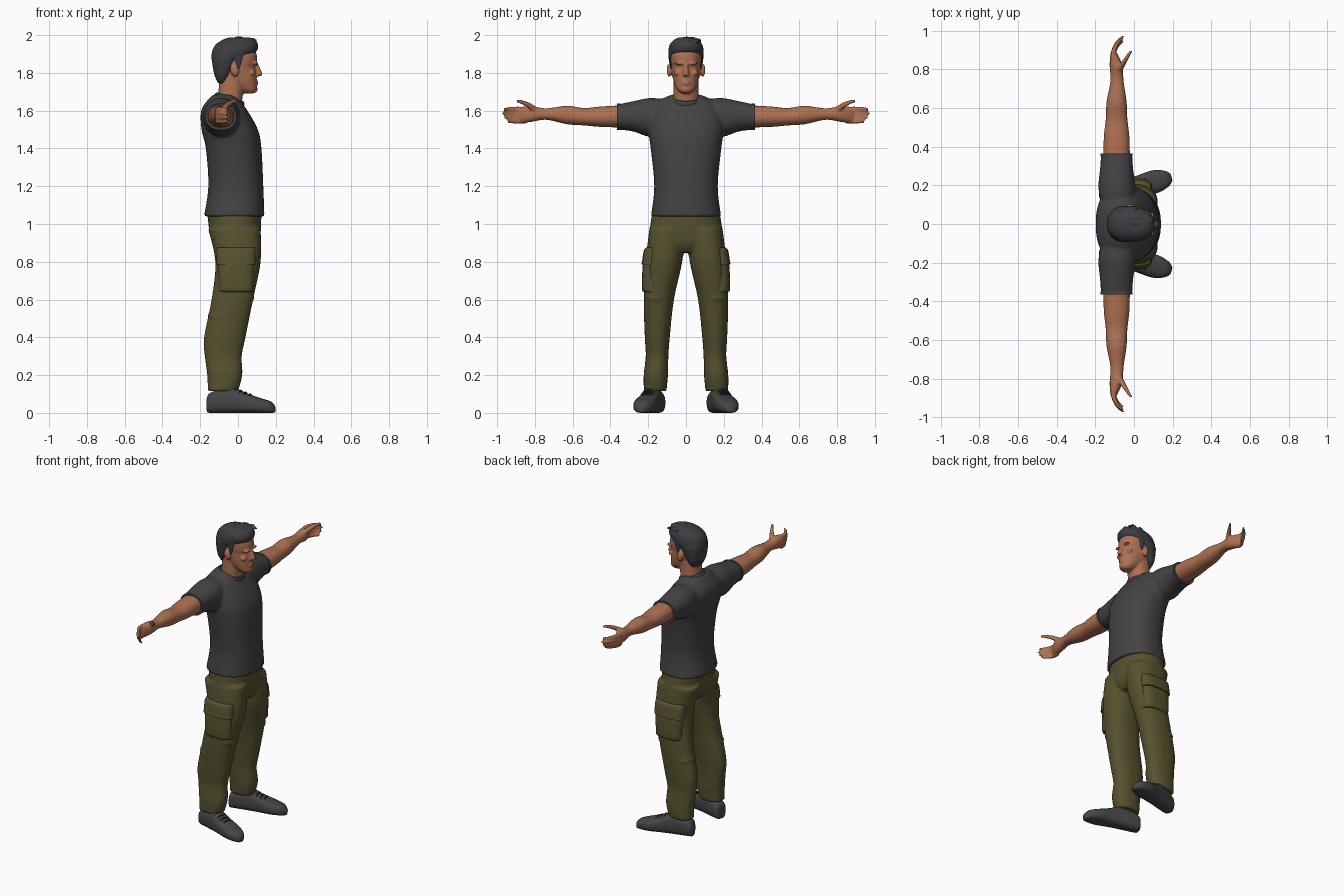
import bpy, bmesh, math, random
from mathutils import Matrix, Vector

random.seed(4)
old = bpy.data.objects.get("Cube")
if old:
    bpy.data.objects.remove(old)


def material(name, red, green, blue):
    colour = (red, green, blue, 1)
    mat = bpy.data.materials.new(name)
    mat.use_nodes = True
    mat.diffuse_color = colour
    shader = mat.node_tree.nodes["Principled BSDF"]
    shader.inputs["Base Color"].default_value = colour
    shader.inputs["Roughness"].default_value = 0.8
    return mat


skin = material("tan skin", .42, .165, .085)
cotton = material("charcoal cotton", .056, .056, .058)
canvas = material("olive canvas", .095, .083, .028)
black_hair = material("black hair", .045, .047, .052)
shoe_grey = material("dark grey shoe", .06, .06, .063)
lace_black = material("black lace", .02, .02, .02)


def spline(rows, steps=4):
    """Catmull-Rom interpolation between cross-section rows."""
    smooth = []
    for i in range(len(rows) - 1):
        before, start = rows[max(i - 1, 0)], rows[i]
        end, after = rows[i + 1], rows[min(i + 2, len(rows) - 1)]
        for k in range(steps):
            t = k / steps
            smooth.append([q + t / 2 * (r - p + t * (2 * p - 5 * q + 4 * r - s + t * (3 * (q - r) + s - p)))
                           for p, q, r, s in zip(before, start, end, after)])
    return smooth + [rows[-1]]


def loft(bm, axis, rows, power=2.2, both=False, place=Matrix(), sides=32):
    """Rows hold a position on the axis, then centre and half size on the other two axes."""
    for mirror in ((1, -1) if both else (1,)):
        rings = []
        for along, centre_a, centre_b, half_a, half_b in spline(rows):
            ring = []
            for k in range(sides):
                c, s = math.cos(math.tau * k / sides), math.sin(math.tau * k / sides)
                a = centre_a + half_a * math.copysign(abs(c) ** (2 / power), c)
                b = centre_b + half_b * math.copysign(abs(s) ** (2 / power), s)
                point = place @ Vector({"X": (along, a, b), "Y": (a, along, b), "Z": (a, b, along)}[axis])
                point.y *= mirror
                ring.append(bm.verts.new(point))
            rings.append(ring)
        for lower, upper in zip(rings, rings[1:]):
            for k in range(sides):
                bm.faces.new((lower[k - 1], lower[k], upper[k], upper[k - 1]))
        bm.faces.new(rings[0])
        bm.faces.new(rings[-1])


def central(bm, profile, power=2.2, place=Matrix()):
    """Upright form on the centre line: height, back, front, half width."""
    rows = [(z, (back + front) / 2, 0, (front - back) / 2, half) for z, back, front, half in profile]
    loft(bm, "Z", rows, power, place=place, sides=48)


def ball(bm, centre, radii, both=False, lean=0):
    for mirror in ((1, -1) if both else (1,)):
        spot = Matrix.Translation((centre[0], centre[1] * mirror, centre[2]))
        shape = spot @ Matrix.Rotation(lean, 4, "Y") @ Matrix.Diagonal((*radii, 1))
        bmesh.ops.create_uvsphere(bm, u_segments=20, v_segments=12, radius=1, matrix=shape)


def finish(bm, name, mat, voxel=0, relax=3):
    """Make the object; a voxel size fuses its overlapping parts into one surface."""
    bmesh.ops.recalc_face_normals(bm, faces=bm.faces)
    mesh = bpy.data.meshes.new(name)
    bm.to_mesh(mesh)
    bm.free()
    mesh.materials.append(mat)
    part = bpy.data.objects.new(name, mesh)
    bpy.context.collection.objects.link(part)
    if voxel:
        fuse = part.modifiers.new("fuse", "REMESH")
        fuse.mode = "VOXEL"
        fuse.voxel_size = voxel
        fuse.use_smooth_shade = True
        soften = part.modifiers.new("soften", "SMOOTH")
        soften.factor = 0.5
        soften.iterations = relax
    else:
        bpy.ops.object.select_all(action="DESELECT")
        part.select_set(True)
        bpy.context.view_layer.objects.active = part
        bpy.ops.object.shade_smooth_by_angle(angle=math.radians(40))


# Shirt: trunk and short sleeves
bm = bmesh.new()
central(bm, [(1.04, -.18, .14, .186), (1.2, -.157, .134, .168), (1.4, -.17, .124, .187), (1.5, -.193, .105, .2),
             (1.6, -.195, .05, .192), (1.66, -.157, .005, .13), (1.685, -.13, -.02, .075)], 2.3)
loft(bm, "Y", [(.1, -.085, 1.58, .085, .08), (.19, -.088, 1.565, .096, .102),
               (.28, -.09, 1.57, .086, .08), (.365, -.09, 1.566, .08, .066)], both=True)
finish(bm, "shirt", cotton, .009, 4)

# Ribbed collar and sleeve hems
bm = bmesh.new()
tilt = Matrix.Translation((-.045, 0, 1.66)) @ Matrix.Rotation(math.radians(19), 4, "Y")
central(bm, [(z, -r, r, r) for z, r in ((-.012, .085), (.004, .082), (.014, .075))], 2, tilt)
loft(bm, "Y", [(y, -.09, 1.567, .083, .07) for y in (.348, .364)], both=True)
finish(bm, "collar_and_sleeve_hems", cotton)

# Trousers: pelvis, legs and soft folds
bm = bmesh.new()
central(bm, [(.85, -.1, .085, .05), (.89, -.13, .11, .14), (.95, -.15, .12, .19), (1.08, -.165, .125, .175)])
loft(bm, "Z", [(.115, -.08, .163, .08, .06), (.2, -.07, .16, .093, .064), (.3, -.078, .153, .098, .06),
               (.4, -.07, .152, .11, .066), (.6, -.03, .144, .11, .08), (.8, 0, .117, .12, .097),
               (.98, -.02, .098, .14, .095)], 2.3, True)
for x, z, size in ((.02, .62, .07), (-.09, .5, .075), (-.06, .27, .07), (-.08, .2, .07)):
    ball(bm, (x, .155, z), (size, size * .9, .018), True, .25)
finish(bm, "trousers", canvas, .009, 4)

# Cargo pockets with flaps on the outer thighs
bm = bmesh.new()
for profile in (((.64, .09, .222), (.66, .093, .234), (.78, .097, .229), (.8, .09, .22)),
                ((.785, .104, .236), (.8, .105, .233), (.86, .103, .223), (.875, .1, .21))):
    loft(bm, "Z", [(z, -.01, (.12 + outer) / 2, half, (outer - .12) / 2) for z, half, outer in profile], 3, True)
finish(bm, "cargo_pockets", canvas)

# Shoes, toes turned outward: length, half width, height
foot = Matrix.Translation((-.13, .155, 0)) @ Matrix.Rotation(math.radians(15), 4, "Z")
bm = bmesh.new()
last = [(-.032, .03, .08), (-.01, .045, .11), (.1, .052, .135), (.17, .055, .108),
        (.25, .06, .08), (.31, .042, .062), (.336, .018, .038)]
loft(bm, "X", [(u, 0, high / 2, wide, high / 2) for u, wide, high in last], 2.7, True, foot)
finish(bm, "shoes", shoe_grey, .006)

# Laces arching across the instep
bm = bmesh.new()
for i in range(4):
    arch = [(.018 * k, .125 + .025 * i, .128 - .01 * i - .003 * k * k, .005, .005) for k in range(-2, 3)]
    loft(bm, "Y", arch, both=True, place=foot, sides=8)
finish(bm, "laces", lace_black)

# Arms and hands, palms forward
bm = bmesh.new()
loft(bm, "Y", [(.3, -.09, 1.57, .07, .06), (.45, -.09, 1.568, .066, .054), (.54, -.09, 1.568, .056, .046),
               (.63, -.09, 1.577, .052, .049), (.74, -.088, 1.582, .034, .03), (.82, -.093, 1.582, .033, .042),
               (.885, -.105, 1.576, .017, .042)], both=True)
stages = (0, .4, .75, .93, 1)
for i, tip in enumerate((.965, .972, .964, .945)):
    # each finger curls forward toward its tip
    finger = []
    for t in stages:
        r = .0125 - .005 * t ** 4
        finger.append((.85 + (tip - .85) * t, -.108 + .053 * t ** 3, 1.609 - .022 * i, r, r))
    loft(bm, "Y", finger, both=True, sides=16)
thumb = []
for t in stages:
    r = .021 - .013 * t
    thumb.append((.785 + .11 * t, -.085 + .07 * t, 1.595 + .055 * math.sin(t * 1.5), r, r))
loft(bm, "Y", thumb, both=True, sides=16)
finish(bm, "arms_and_hands", skin, .006, 2)

# Head: neck, skull, nose and face
bm = bmesh.new()
central(bm, [(1.6, -.125, .015, .075), (1.68, -.105, .025, .067), (1.78, -.1, .04, .066)])
central(bm, [(1.692, .03, .085, .028), (1.71, 0, .1, .046), (1.74, -.045, .098, .06), (1.78, -.09, .099, .07),
             (1.832, -.115, .092, .077), (1.855, -.12, .101, .08), (1.9, -.12, .098, .082), (1.95, -.1, .08, .07)])
central(bm, [(1.782, .08, .112, .014), (1.793, .08, .129, .016), (1.85, .08, .106, .009)])
for brow_or_cheek in (((.093, .034, 1.85), (.013, .028, .008)), ((.074, .045, 1.8), (.018, .02, .016))):
    ball(bm, *brow_or_cheek, both=True)
for lip in (1.753, 1.741):
    ball(bm, (.096, 0, lip), (.011, .023, .006))
chin, ear = (.088, 0, 1.712), (-.018, .088, 1.815)
ball(bm, chin, (.016, .024, .017))
ball(bm, ear, (.022, .014, .036), True, -.2)
finish(bm, "head", skin, .0055, 2)

# Hair: short cap, sideburns and swept locks on top
bm = bmesh.new()
central(bm, [(1.745, -.105, -.06, .05), (1.79, -.125, -.035, .077), (1.87, -.139, .02, .091),
             (1.9, -.139, .08, .093), (1.92, -.135, .102, .093), (1.95, -.118, .106, .086),
             (1.975, -.082, .09, .064), (1.988, -.045, .06, .035)])
loft(bm, "Z", [(1.82, 0, .078, .008, .005), (1.9, .005, .082, .025, .008)], both=True)
for i in range(26):
    x, y = random.uniform(-.06, .05), random.uniform(-.07, .07)
    length, drift = random.uniform(.04, .06), random.uniform(-.012, .025)
    lift = random.uniform(-.012, .006)
    crown = 1.985 - 4 * y * y - 2 * x * x
    lock = []
    for t in (0, .4, .8, 1):
        r = .011 - .008 * t ** 3
        lock.append((x + length * t, y + drift * t, crown - .012 * (1 - t) ** 3 + lift * t * t, r, r))
    loft(bm, "X", lock, sides=10)
finish(bm, "hair", black_hair, .0045, 1)
